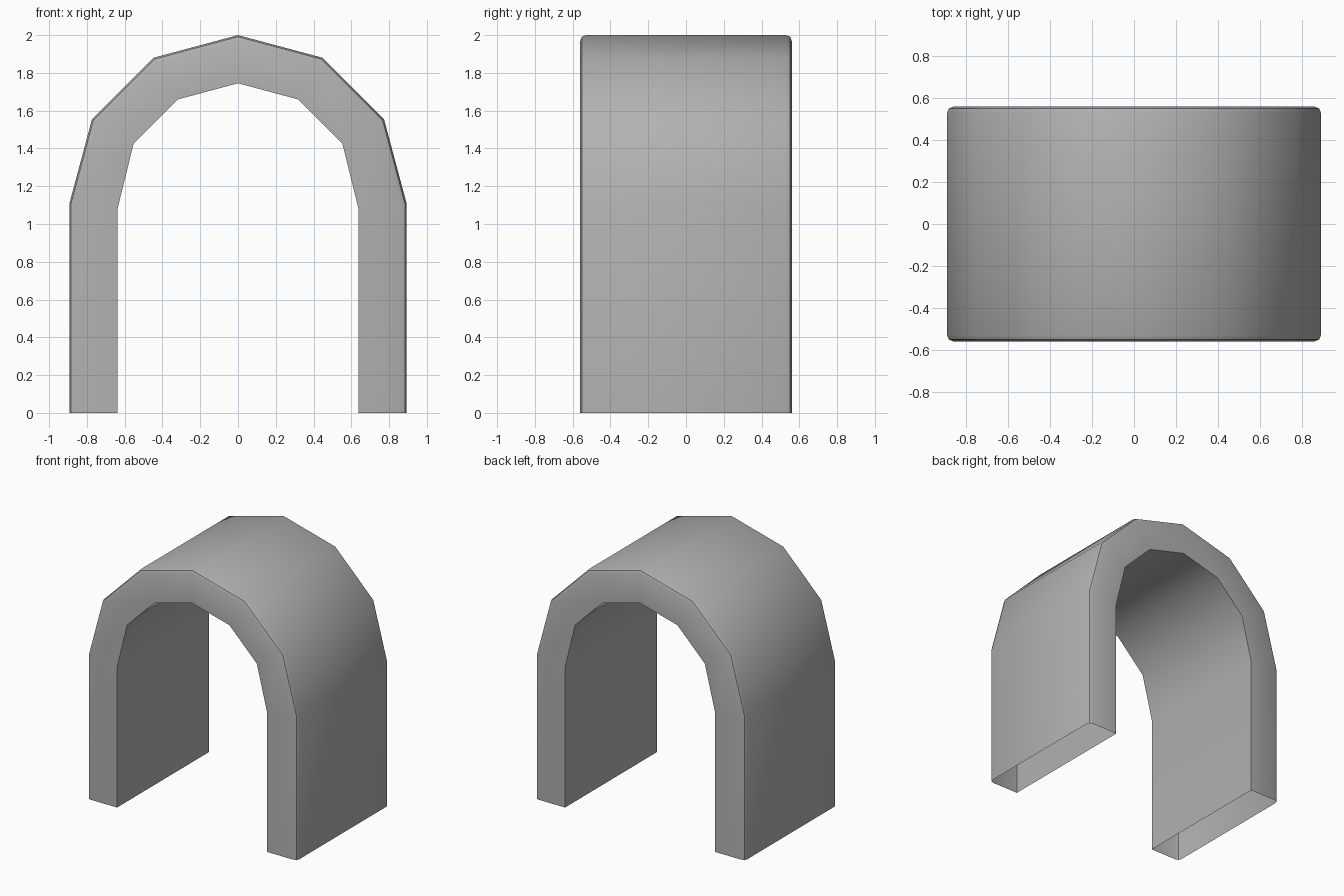
import bpy, bmesh, math

if "Cube" in bpy.data.objects:
    bpy.data.objects.remove(bpy.data.objects["Cube"])

HALF_DEPTH = 0.56
SPRING_Z = 1.107
OUTER_R, INNER_R = 0.893, 0.638
SEGMENTS = 6


def arch_profile(radius, spring):
    """Leg foot, half round in six steps, other leg foot."""
    pts = [(radius, 0.0), (radius, spring)]
    for i in range(1, SEGMENTS):
        a = math.pi * i / SEGMENTS
        pts.append((radius * math.cos(a), SPRING_Z + radius * math.sin(a)))
    return pts + [(-radius, spring), (-radius, 0.0)]


bm = bmesh.new()


def ring(profile, y):
    return [bm.verts.new((x, y, z)) for x, z in profile]


outer = arch_profile(OUTER_R, SPRING_Z)
inner = arch_profile(INNER_R, 1.08)
rows = [ring(outer, -HALF_DEPTH), ring(outer, HALF_DEPTH),
        ring(inner, HALF_DEPTH), ring(inner, -HALF_DEPTH)]

# Outer skin, back face, inner skin and front face; the feet stay open
for k in range(4):
    a, b = rows[k], rows[(k + 1) % 4]
    for i in range(len(a) - 1):
        bm.faces.new((a[i], b[i], b[i + 1], a[i + 1]))
bmesh.ops.recalc_face_normals(bm, faces=bm.faces)

# Small rounding along the outer front and back rims
rims = [bm.edges.get((r[i], r[i + 1])) for r in rows[:2] for i in range(len(r) - 1)]
bmesh.ops.bevel(bm, geom=rims, offset=0.03, offset_type='OFFSET', segments=2,
                profile=0.5, affect='EDGES')

mesh = bpy.data.meshes.new("arch")
bm.to_mesh(mesh)
bm.free()
arch = bpy.data.objects.new("arch", mesh)
bpy.context.collection.objects.link(arch)

# Mid grey surface
grey = bpy.data.materials.new("mid_grey")
grey.diffuse_color = (0.44, 0.44, 0.44, 1.0)
grey.use_nodes = True
grey.node_tree.nodes["Principled BSDF"].inputs["Base Color"].default_value = grey.diffuse_color
mesh.materials.append(grey)

# Smooth across the arch steps, sharp at the inner rims
bpy.context.view_layer.objects.active = arch
arch.select_set(True)
bpy.ops.object.shade_smooth_by_angle(angle=math.radians(40))
